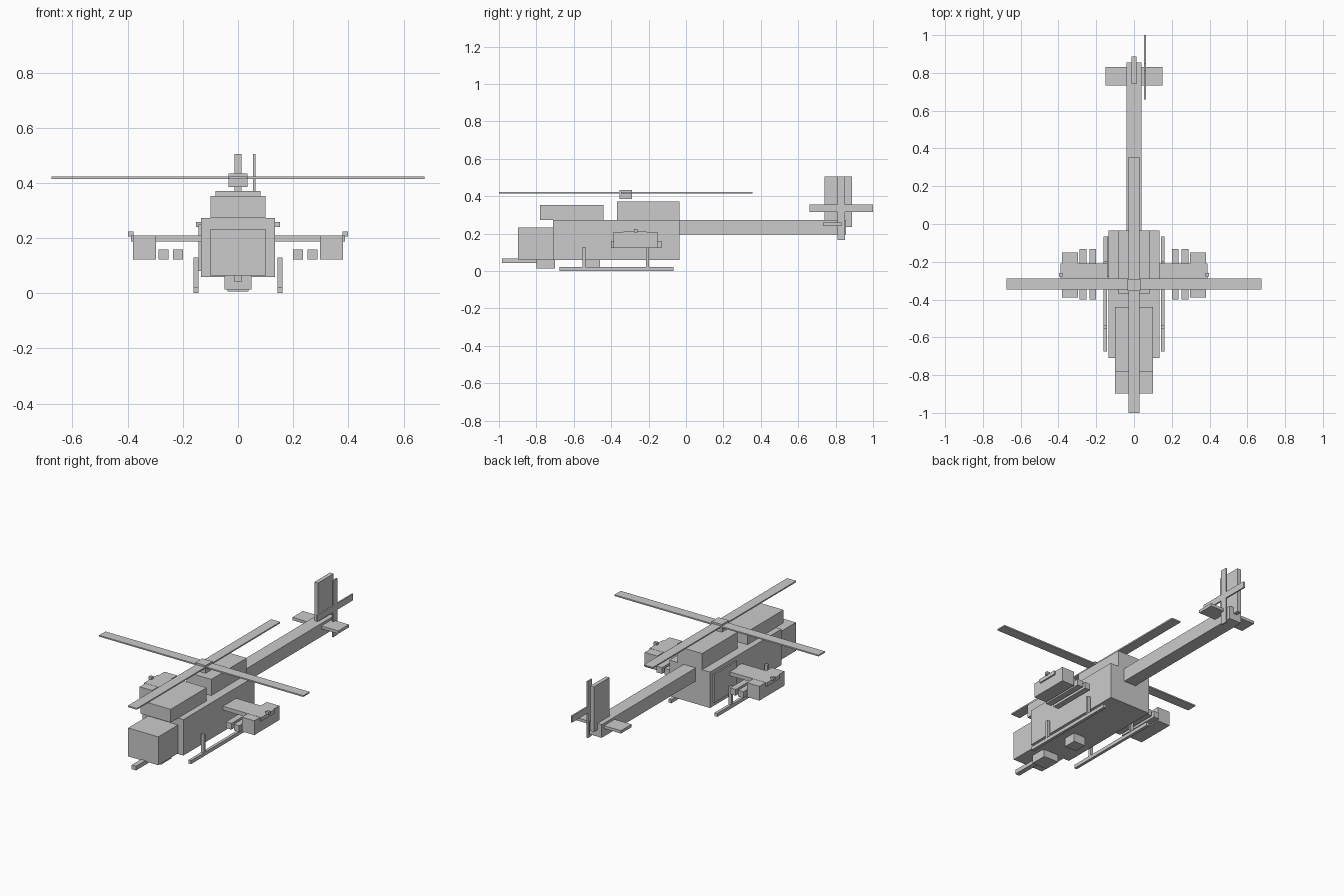
import bpy, bmesh


def box(name, x, y, z):
    """Axis-aligned box from (min, max) pairs."""
    bm = bmesh.new()
    bmesh.ops.create_cube(bm, size=1)
    for v in bm.verts:
        for i, (lo, hi) in enumerate((x, y, z)):
            v.co[i] = (lo + hi) / 2 + v.co[i] * (hi - lo)
    me = bpy.data.meshes.new(name)
    bm.to_mesh(me)
    bm.free()
    ob = bpy.data.objects.new(name, me)
    bpy.context.collection.objects.link(ob)
    return ob


def centred(name, half, y, z):
    return box(name, (-half, half), y, z)


def pair(name, x, y, z):
    """Same box on both sides of the centre line."""
    box("right_" + name, x, y, z)
    box("left_" + name, (-x[1], -x[0]), y, z)


# Body
centred("fuselage", 0.135, (-0.71, -0.035), (0.058, 0.273))
centred("nose", 0.10, (-0.897, -0.71), (0.062, 0.232))
centred("canopy", 0.10, (-0.78, -0.44), (0.273, 0.352))
centred("engine_housing", 0.082, (-0.37, -0.035), (0.273, 0.37))
box("side_door", (-0.143, -0.135), (-0.28, -0.065), (0.08, 0.25))

# Tail
centred("tail_boom", 0.04, (-0.035, 0.855), (0.194, 0.273))
centred("tail_fin", 0.012, (0.74, 0.888), (0.235, 0.504))
centred("stabilizer", 0.152, (0.732, 0.832), (0.241, 0.258))
box("tail_rotor_upright", (0.054, 0.063), (0.81, 0.85), (0.166, 0.504))
box("tail_rotor_level", (0.054, 0.063), (0.66, 1.0), (0.316, 0.354))

# Main rotor
centred("rotor_hub", 0.034, (-0.355, -0.29), (0.386, 0.434))
centred("rotor_blade_across", 0.676, (-0.348, -0.288), (0.415, 0.423))
centred("rotor_blade_along", 0.03, (-1.0, 0.356), (0.415, 0.423))

# Wings and stores
pair("wing", (0.13, 0.388), (-0.335, -0.21), (0.187, 0.21))
pair("rocket_pod", (0.297, 0.38), (-0.388, -0.152), (0.123, 0.209))
for i, x in enumerate((0.20, 0.252)):
    pair(f"missile_{i + 1}", (x, x + 0.036), (-0.4, -0.132), (0.122, 0.159))
pair("wingtip_light", (0.378, 0.398), (-0.278, -0.26), (0.206, 0.224))

# Landing skids
pair("skid", (0.144, 0.161), (-0.675, -0.066), (0.0, 0.021))
for i, y in enumerate((-0.546, -0.206)):
    pair(f"skid_strut_{i + 1}", (0.143, 0.162), (y - 0.008, y + 0.008), (0.018, 0.129))

# Gun turret and belly sensor
centred("gun_turret", 0.049, (-0.798, -0.70), (0.014, 0.063))
centred("gun_barrel", 0.029 / 2, (-0.985, -0.77), (0.042, 0.067))
centred("belly_sensor", 0.038, (-0.537, -0.46), (0.007, 0.06))
